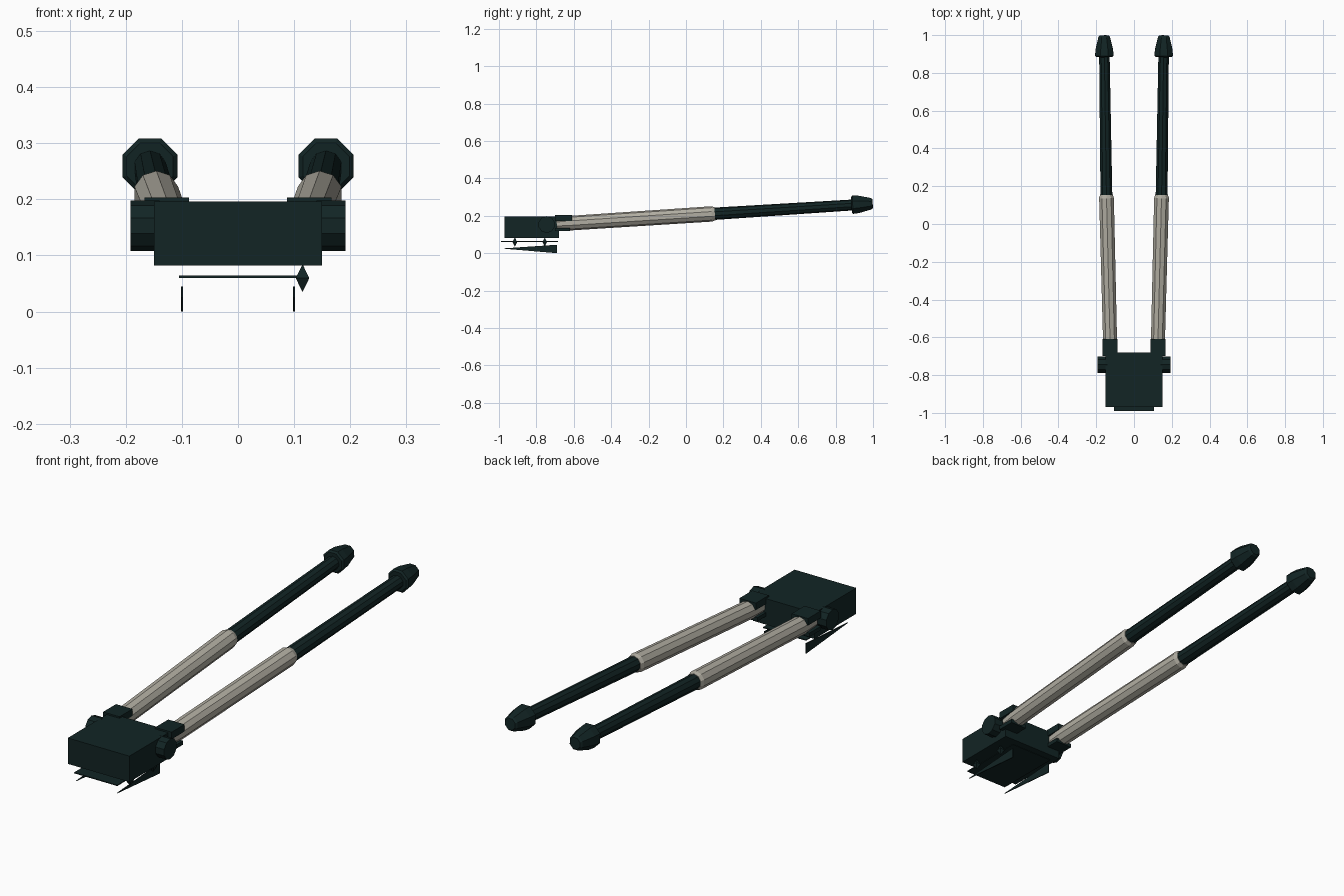
import bpy, bmesh, math
from mathutils import Vector

cube = bpy.data.objects.get("Cube")
if cube:
    bpy.data.objects.remove(cube)


def material(name, rgb):
    m = bpy.data.materials.new(name)
    m.use_nodes = True
    m.diffuse_color = (*rgb, 1)
    bsdf = m.node_tree.nodes["Principled BSDF"]
    bsdf.inputs["Base Color"].default_value = (*rgb, 1)
    bsdf.inputs["Roughness"].default_value = 0.7
    return m


DARK = material("dark teal", (0.006, 0.018, 0.018))
LIGHT = material("warm grey", (0.44, 0.42, 0.36))


def finish(name, bm, mat):
    bmesh.ops.recalc_face_normals(bm, faces=bm.faces)
    mesh = bpy.data.meshes.new(name)
    bm.to_mesh(mesh)
    bm.free()
    mesh.materials.append(mat)
    obj = bpy.data.objects.new(name, mesh)
    bpy.context.collection.objects.link(obj)
    return obj


def box(name, lo, hi, mat):
    bm = bmesh.new()
    bmesh.ops.create_cube(bm, size=1)
    lo, hi = Vector(lo), Vector(hi)
    for v in bm.verts:
        v.co = (lo + hi) / 2 + v.co * (hi - lo)
    return finish(name, bm, mat)


def lathe(name, start, end, profile, mat, sides=10):
    """Sweep rings of (fraction along axis, radius) from start to end."""
    start, axis = Vector(start), Vector(end) - Vector(start)
    turn = axis.to_track_quat('Z', 'Y')
    bm = bmesh.new()
    rings = []
    for t, r in profile:
        rings.append([bm.verts.new(start + axis * t + turn @ Vector(
            (r * math.cos(a), r * math.sin(a), 0)))
            for a in (math.tau * (i + 0.5) / sides for i in range(sides))])
    for a, b in zip(rings, rings[1:]):
        for i in range(sides):
            j = (i + 1) % sides
            bm.faces.new((a[i], a[j], b[j], b[i]))
    bm.faces.new(rings[0])
    bm.faces.new(rings[-1])
    return finish(name, bm, mat)


# Main housing and the thin tray below it
box("housing", (-0.15, -0.97, 0.082), (0.15, -0.68, 0.196), DARK)
box("tray", (-0.105, -0.99, 0.06), (0.105, -0.685, 0.064), DARK)

# Small diamond knobs along one edge of the tray
for i, y in enumerate((-0.915, -0.755)):
    lathe(f"tray_knob_{i + 1}", (0.115, y, 0.036), (0.115, y, 0.083),
          [(0, 0.001), (0.5, 0.017), (1, 0.001)], DARK, 4)

for side, s in (("left", 1), ("right", -1)):
    # Upright tapered fin under the tray
    bm = bmesh.new()
    outline = [(-0.985, 0.025), (-0.69, 0.0), (-0.69, 0.045)]
    near, far = [[bm.verts.new((s * x, y, z)) for y, z in outline]
                 for x in (0.098, 0.102)]
    bm.faces.new(near)
    bm.faces.new(far)
    for i in range(3):
        j = (i + 1) % 3
        bm.faces.new((near[i], near[j], far[j], far[i]))
    finish(f"{side}_fin", bm, DARK)

    # Pivot drum on the side of the housing
    lathe(f"{side}_pivot", (s * 0.14, -0.745, 0.153), (s * 0.192, -0.745, 0.153),
          [(0, 0.045), (1, 0.045)], DARK, 10)

    # Fork holding the strut
    box(f"{side}_fork_top", (s * 0.087, -0.7, 0.172), (s * 0.167, -0.61, 0.203), DARK)
    box(f"{side}_fork_bottom", (s * 0.087, -0.7, 0.118), (s * 0.167, -0.62, 0.135), DARK)

    # Telescopic strut: sleeve, rod and blunt tapered tip
    lathe(f"{side}_sleeve", (s * 0.125, -0.69, 0.156), (s * 0.146, 0.155, 0.211),
          [(0, 0.034), (0.08, 0.039), (0.98, 0.041), (1, 0.035)], LIGHT)
    lathe(f"{side}_rod", (s * 0.146, 0.14, 0.21), (s * 0.157, 0.91, 0.259),
          [(0, 0.033), (1, 0.029)], DARK)
    lathe(f"{side}_tip", (s * 0.157, 0.885, 0.259), (s * 0.158, 0.998, 0.265),
          [(0, 0.045), (0.06, 0.053), (0.35, 0.05), (0.93, 0.033), (1, 0.026)], DARK, 8)
